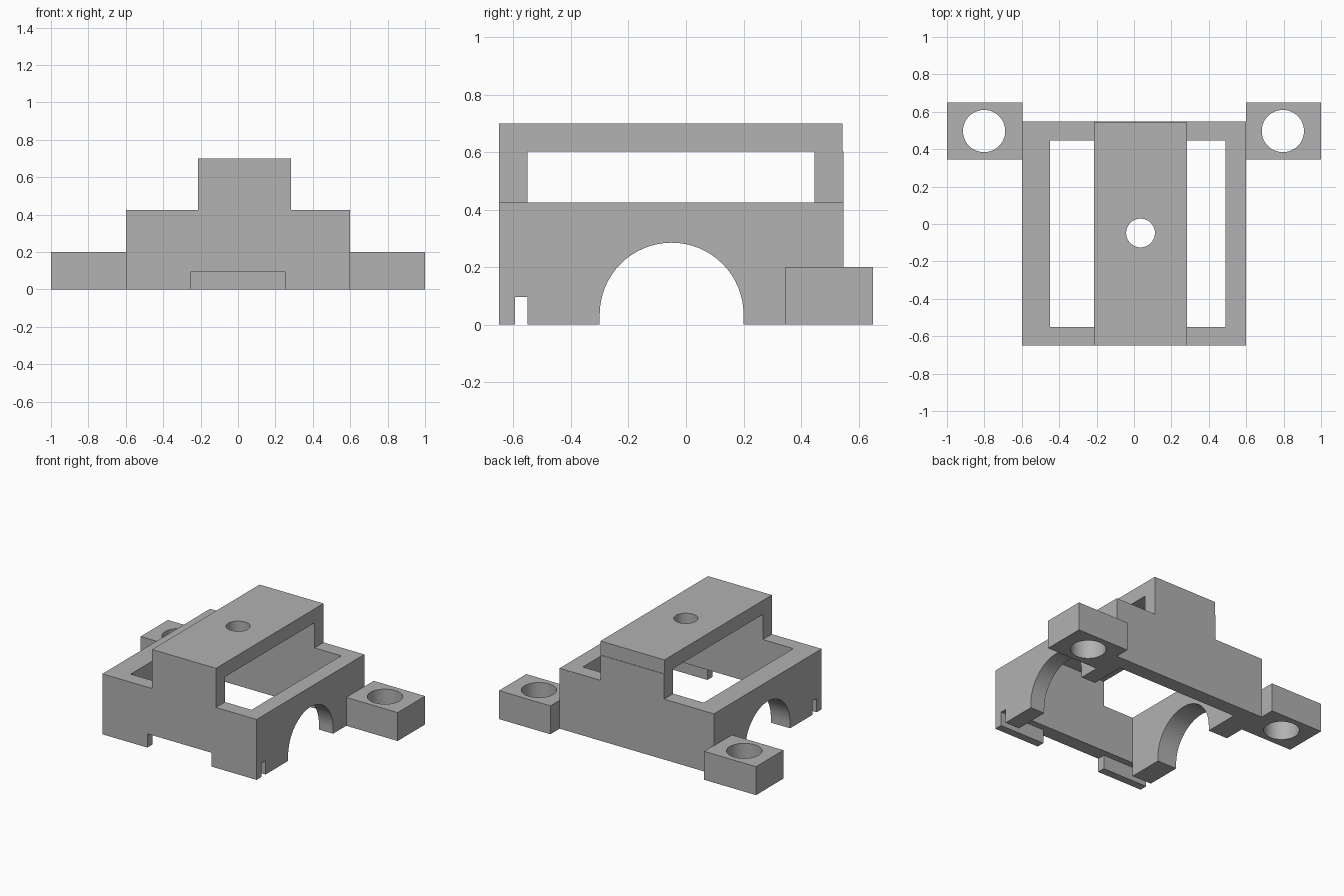
import bpy
import bmesh
from math import pi, cos, sin
from mathutils import Vector

cube = bpy.data.objects.get("Cube")
if cube:
    bpy.data.objects.remove(cube, do_unlink=True)

grey = bpy.data.materials.new("plain_grey")
grey.use_nodes = True
GREY = (0.445, 0.445, 0.445, 1)
grey.diffuse_color = GREY
grey.node_tree.nodes["Principled BSDF"].inputs["Base Color"].default_value = GREY


def prism(name, profile, axis, start, end):
    """Extrude a closed 2D profile along an axis; x takes (y, z), y takes (x, z), z takes (x, y)."""
    place = {
        "x": lambda a, b: (start, a, b),
        "y": lambda a, b: (a, start, b),
        "z": lambda a, b: (a, b, start),
    }[axis]
    bm = bmesh.new()
    face = bm.faces.new([bm.verts.new(place(a, b)) for a, b in profile])
    result = bmesh.ops.extrude_face_region(bm, geom=[face])
    shift = Vector([(end - start) * (axis == k) for k in "xyz"])
    moved = [g for g in result["geom"] if isinstance(g, bmesh.types.BMVert)]
    bmesh.ops.translate(bm, verts=moved, vec=shift)
    bmesh.ops.recalc_face_normals(bm, faces=bm.faces)
    mesh = bpy.data.meshes.new(name)
    bm.to_mesh(mesh)
    bm.free()
    mesh.materials.append(grey)
    obj = bpy.data.objects.new(name, mesh)
    bpy.context.collection.objects.link(obj)
    return obj


def rect(a0, a1, b0, b1):
    return [(a0, b0), (a1, b0), (a1, b1), (a0, b1)]


def arc(a, b, radius, start, sweep, steps):
    angles = [start + sweep * i / steps for i in range(steps + 1)]
    return [(a + radius * cos(t), b + radius * sin(t)) for t in angles]


def cut(target, cutter):
    cutter.hide_render = True
    cutter.hide_viewport = True
    mod = target.modifiers.new("cut", "BOOLEAN")
    mod.operation = "DIFFERENCE"
    mod.solver = "EXACT"
    mod.object = cutter


def drill(target, x, y, radius, z0, z1):
    circle = arc(x, y, radius, 0, 2 * pi, 48)[:-1]
    cut(target, prism(target.name + "_drill", circle, "z", z0, z1))


FRONT, FRONT_IN, BACK_IN, BACK = -0.65, -0.55, 0.446, 0.547
WALL_TOP, SLAB_LOW, SLAB_TOP = 0.425, 0.602, 0.70
POST_L, POST_R = -0.213, 0.284

# Side walls with an arched opening
arch = arc(-0.05, 0.035, 0.25, pi, -pi, 32)
side = ([(FRONT_IN, 0), (-0.3, 0)] + arch
        + [(0.2, 0), (BACK_IN, 0), (BACK_IN, WALL_TOP), (FRONT_IN, WALL_TOP)])
prism("right_wall", side, "x", -0.6, -0.45)
prism("left_wall", side, "x", 0.49, 0.6)

# Stepped end walls that rise into the bridge posts
shoulders = [(0.6, WALL_TOP), (POST_R, WALL_TOP), (POST_R, SLAB_LOW),
             (POST_L, SLAB_LOW), (POST_L, WALL_TOP), (-0.6, WALL_TOP)]
prism("back_wall", [(-0.6, 0), (0.6, 0)] + shoulders, "y", BACK_IN, BACK)
notch = [(-0.25, 0), (-0.25, 0.097), (0.25, 0.097), (0.25, 0)]
front = prism("front_wall", [(-0.6, 0)] + notch + [(0.6, 0)] + shoulders,
              "y", FRONT, FRONT_IN)

# Slot running along the foot of the front wall
cut(front, prism("slot_cutter", rect(-0.595, -0.5, -0.1, 0.097), "x", -0.7, 0.7))

# Bridge slab with a centre hole
slab = prism("bridge_slab", rect(POST_L, POST_R, FRONT, 0.544), "z", SLAB_LOW, SLAB_TOP)
drill(slab, 0.035, -0.048, 0.077, 0.5, 0.8)

# Mounting ears with bolt holes
for name, x0, x1 in (("right_ear", -1.0, -0.595), ("left_ear", 0.6, 1.0)):
    ear = prism(name, rect(x0, x1, 0.346, 0.65), "z", 0, 0.2)
    drill(ear, (x0 + x1) / 2 - 0.004, 0.497, 0.113, -0.1, 0.3)

# Smooth the curved openings, keep the corners sharp
bpy.ops.object.select_all(action="DESELECT")
for obj in bpy.context.scene.objects:
    if obj.type == "MESH" and not obj.hide_render:
        obj.select_set(True)
        bpy.context.view_layer.objects.active = obj
bpy.ops.object.shade_smooth_by_angle(angle=0.3)
